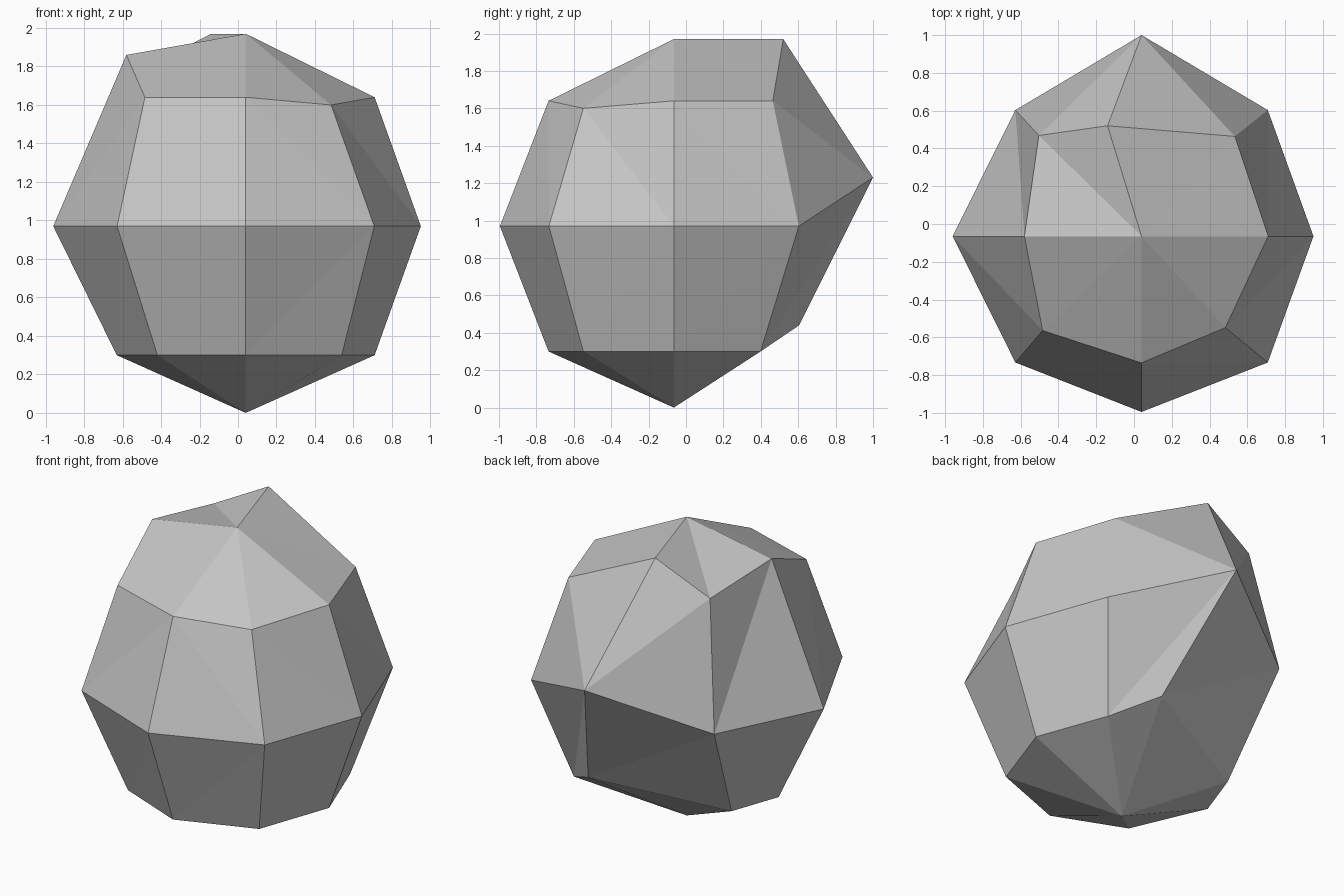
import bpy
import bmesh
from math import cos, sin, tau
from mathutils import Vector

default_cube = bpy.data.objects.get("Cube")
if default_cube:
    bpy.data.objects.remove(default_cube, do_unlink=True)

SIDES = 8
CENTRE_X, CENTRE_Y = 0.04, -0.065

# Regular rings of the boulder: height, radius
RINGS = {"upper": (1.64, 0.67), "middle": (0.97, 0.945), "lower": (0.30, 0.67)}

# Bumps and dents: corner number (counter-clockwise from +x) -> shift
SHIFTS = {
    "upper": {
        1: (0.02, 0.055, 0),
        2: (-0.18, -0.085, 0.33),
        3: (-0.07, 0.06, 0.14),
        4: (0.05, 0, 0.22),
        5: (-0.05, -0.025, 0),
        7: (-0.03, -0.01, -0.04),
    },
    "middle": {
        0: (-0.035, 0, 0),
        2: (0, 0.12, 0.26),
        4: (-0.055, 0, 0),
        6: (0, 0.015, 0),
    },
    "lower": {
        1: (0.025, -0.01, 0),
        2: (0.25, 0, 0.14),
        3: (-0.08, -0.15, 0),
        5: (0.015, -0.01, 0),
        7: (0.025, -0.01, 0),
    },
}


def make_material(name, value):
    material = bpy.data.materials.new(name)
    material.use_nodes = True
    colour = (value, value, value, 1)
    material.diffuse_color = colour
    material.node_tree.nodes["Principled BSDF"].inputs["Base Color"].default_value = colour
    return material


def add_ring(bm, name):
    height, radius = RINGS[name]
    corners = []
    for i in range(SIDES):
        angle = tau * i / SIDES
        point = Vector((CENTRE_X + radius * cos(angle), CENTRE_Y + radius * sin(angle), height))
        corners.append(bm.verts.new(point + Vector(SHIFTS[name].get(i, (0, 0, 0)))))
    return corners


def add_band(bm, top, bottom, falling):
    """Join two rings; corners in 'falling' split from upper start to lower end."""
    for i in range(SIDES):
        j = (i + 1) % SIDES
        if i in falling:
            bm.faces.new((top[i], bottom[i], bottom[j]))
            bm.faces.new((top[i], bottom[j], top[j]))
        else:
            bm.faces.new((top[i], bottom[i], top[j]))
            bm.faces.new((bottom[i], bottom[j], top[j]))


def add_cap(bm, ring, height):
    tip = bm.verts.new((CENTRE_X, CENTRE_Y, height))
    for i in range(SIDES):
        bm.faces.new((ring[i], ring[(i + 1) % SIDES], tip))


# Faceted boulder
bm = bmesh.new()
upper, middle, lower = (add_ring(bm, name) for name in RINGS)
add_band(bm, upper, middle, falling=(0, 1, 6, 7))
add_band(bm, middle, lower, falling=())
add_cap(bm, upper, 1.97)
add_cap(bm, lower, 0)
bmesh.ops.recalc_face_normals(bm, faces=bm.faces)

mesh = bpy.data.meshes.new("boulder")
bm.to_mesh(mesh)
bm.free()
mesh.materials.append(make_material("stone grey", 0.56))
boulder = bpy.data.objects.new("boulder", mesh)
bpy.context.collection.objects.link(boulder)
